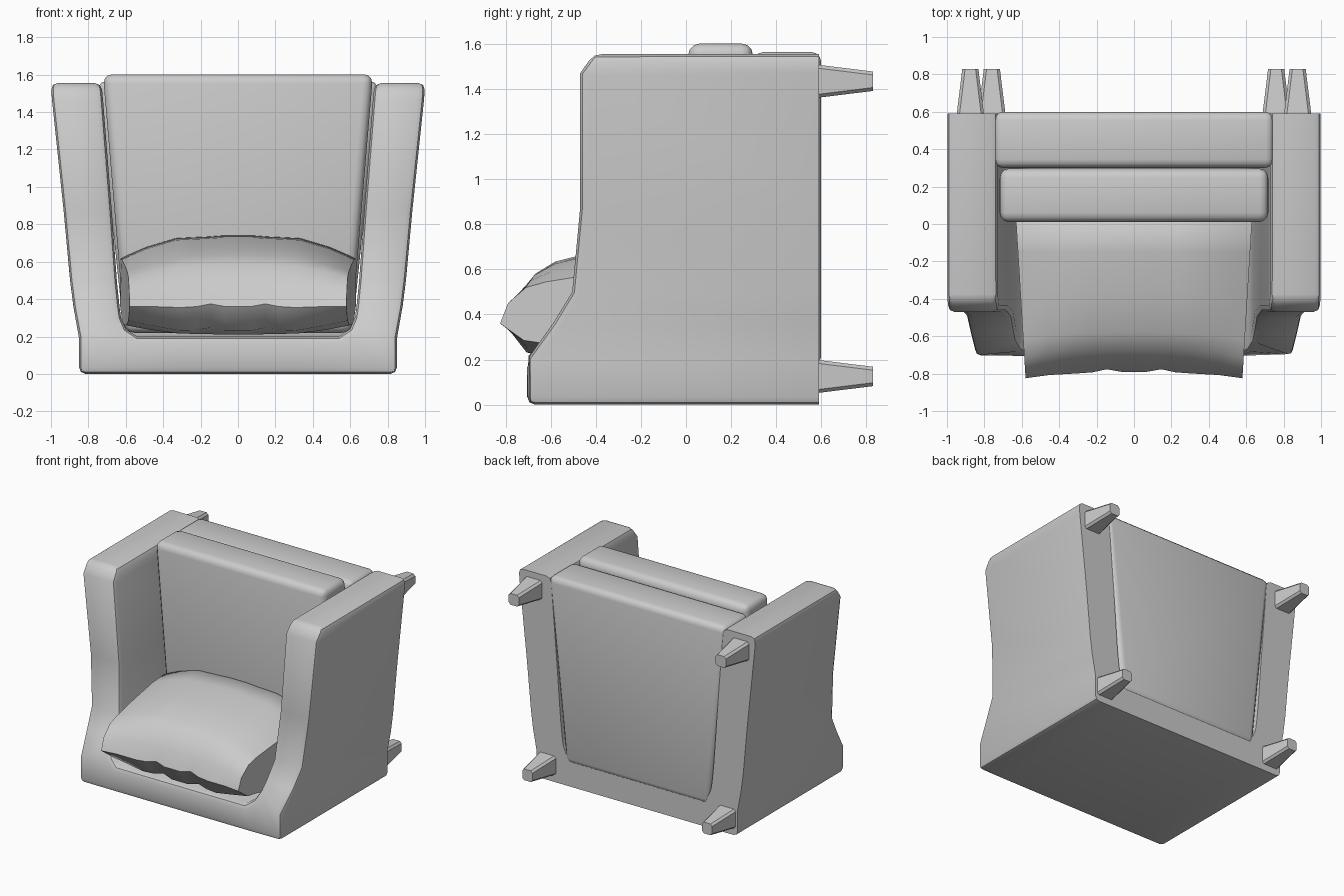
import bpy, bmesh, math

if "Cube" in bpy.data.objects:
    bpy.data.objects.remove(bpy.data.objects["Cube"])


def finish(bm, name, angle=35):
    bmesh.ops.recalc_face_normals(bm, faces=bm.faces)
    me = bpy.data.meshes.new(name)
    bm.to_mesh(me)
    bm.free()
    ob = bpy.data.objects.new(name, me)
    bpy.context.collection.objects.link(ob)
    bpy.ops.object.select_all(action='DESELECT')
    bpy.context.view_layer.objects.active = ob
    ob.select_set(True)
    bpy.ops.object.shade_smooth_by_angle(angle=math.radians(angle))
    return ob


def loft(rings):
    """Skin closed rings of points and cap both ends."""
    bm = bmesh.new()
    vs = [[bm.verts.new(p) for p in r] for r in rings]
    n = len(vs[0])
    for a, b in zip(vs, vs[1:]):
        for i in range(n):
            j = (i + 1) % n
            bm.faces.new((a[i], a[j], b[j], b[i]))
    bm.faces.new(vs[0])
    bm.faces.new(vs[-1])
    bmesh.ops.recalc_face_normals(bm, faces=bm.faces)
    return bm


def soften(bm, width, segs, keep=lambda e: True):
    edges = [e for e in bm.edges if e.is_convex and
             e.calc_face_angle(0) > math.radians(42) and keep(e)]
    bmesh.ops.bevel(bm, geom=edges, offset=width, segments=segs,
                    profile=0.5, affect='EDGES', clamp_overlap=True)


# U-shaped frame: arms and backrest in one piece, open end upward
REAR = 0.59
FRONT = [(0, -0.705), (0.2, -0.705), (0.36, -0.59), (0.5, -0.505), (0.6, -0.492),
         (0.87, -0.47), (1.47, -0.47), (1.555, -0.41)]


def front_y(z):
    for (z0, y0), (z1, y1) in zip(FRONT, FRONT[1:]):
        if z <= z1:
            return y0 + (y1 - y0) * (z - z0) / (z1 - z0)
    return FRONT[-1][1]


# (outer x, outer z, inner x, inner z) from the middle to the arm tip
half = [(0.3, 0, 0.3, 0.2), (0.62, 0, 0.54, 0.2), (0.85, 0, 0.60, 0.24),
        (0.85, 0.2, 0.625, 0.30), (0.88, 0.36, 0.635, 0.37),
        (0.898, 0.5, 0.648, 0.5), (0.932, 0.87, 0.675, 0.87),
        (0.995, 1.47, 0.722, 1.47), (1.0, 1.555, 0.73, 1.555)]
stations = [(-a, b, -c, d) for a, b, c, d in reversed(half)] + half
rings = [[(ox, front_y(oz), oz), (ix, front_y(iz), iz), (ix, REAR, iz), (ox, REAR, oz)]
         for ox, oz, ix, iz in stations]
bm = loft(rings)
soften(bm, 0.035, 2, lambda e: any(v.co.y < REAR - 0.01 for v in e.verts))
finish(bm, "frame")


# Seat base and seat cushion: tapered padded slabs
def slab(name, y0, y1, z0, z1, w0, w1, bevel):
    bm = loft([[(-w, y0, z), (w, y0, z), (w, y1, z), (-w, y1, z)]
               for z, w in ((z0, w0), (z1, w1))])
    soften(bm, bevel, 3)
    finish(bm, name)


slab("seat_base", 0.30, 0.60, 0.17, 1.565, 0.605, 0.75, 0.045)
slab("seat_cushion", 0.01, 0.297, 0.22, 1.602, 0.605, 0.722, 0.05)

# Back pillow: section blends from a plump middle to a thinner end
mid = [(-0.79, 0.36), (-0.745, 0.47), (-0.67, 0.58), (-0.58, 0.635), (-0.38, 0.685),
       (-0.15, 0.73), (0.0, 0.74), (0.06, 0.68), (0.08, 0.5), (0.06, 0.3),
       (-0.2, 0.21), (-0.55, 0.21), (-0.70, 0.23)]
end = [(-0.825, 0.36), (-0.79, 0.45), (-0.71, 0.52), (-0.62, 0.545), (-0.4, 0.58),
       (-0.15, 0.61), (0.0, 0.615), (0.05, 0.56), (0.06, 0.46), (0.04, 0.36),
       (-0.2, 0.27), (-0.55, 0.26), (-0.72, 0.285)]
# x fraction, blend to end section, fold offset
side = [(0.12, 0.0, 0.0), (0.25, 0.05, 0.015), (0.38, 0.08, 0.0), (0.53, 0.12, -0.005),
        (0.78, 0.5, 0.0), (0.94, 0.85, 0.0), (1.0, 1.0, 0.0)]
rings = []
for s, t, fold in [(-a, b, c) for a, b, c in reversed(side)] + side:
    ring = []
    for i, ((ya, za), (yb, zb)) in enumerate(zip(mid, end)):
        y, z = ya + (yb - ya) * t, za + (zb - za) * t
        if i in (0, 12):
            y, z = y + fold, z + fold
        ring.append((s * (0.63 + 0.05 * min(y, 0) / 0.82), y, z))
    rings.append(ring)
finish(loft(rings), "back_pillow", 50)

# Tapered legs on the rear face
for side_name, sx in (("left", -1), ("right", 1)):
    for pos, cx, cz in (("front", 0.875, 1.435), ("back", 0.76, 0.125)):
        rings = [[(sx * cx + a * h, y, cz + b * h)
                  for a, b in ((-1, -1), (1, -1), (1, 1), (-1, 1))]
                 for y, h in ((0.57, 0.075), (0.83, 0.043))]
        bm = loft(rings)
        soften(bm, 0.015, 1, lambda e: abs(e.verts[0].co.y - e.verts[1].co.y) > 0.1)
        finish(bm, f"{pos}_leg_{side_name}", 25)
